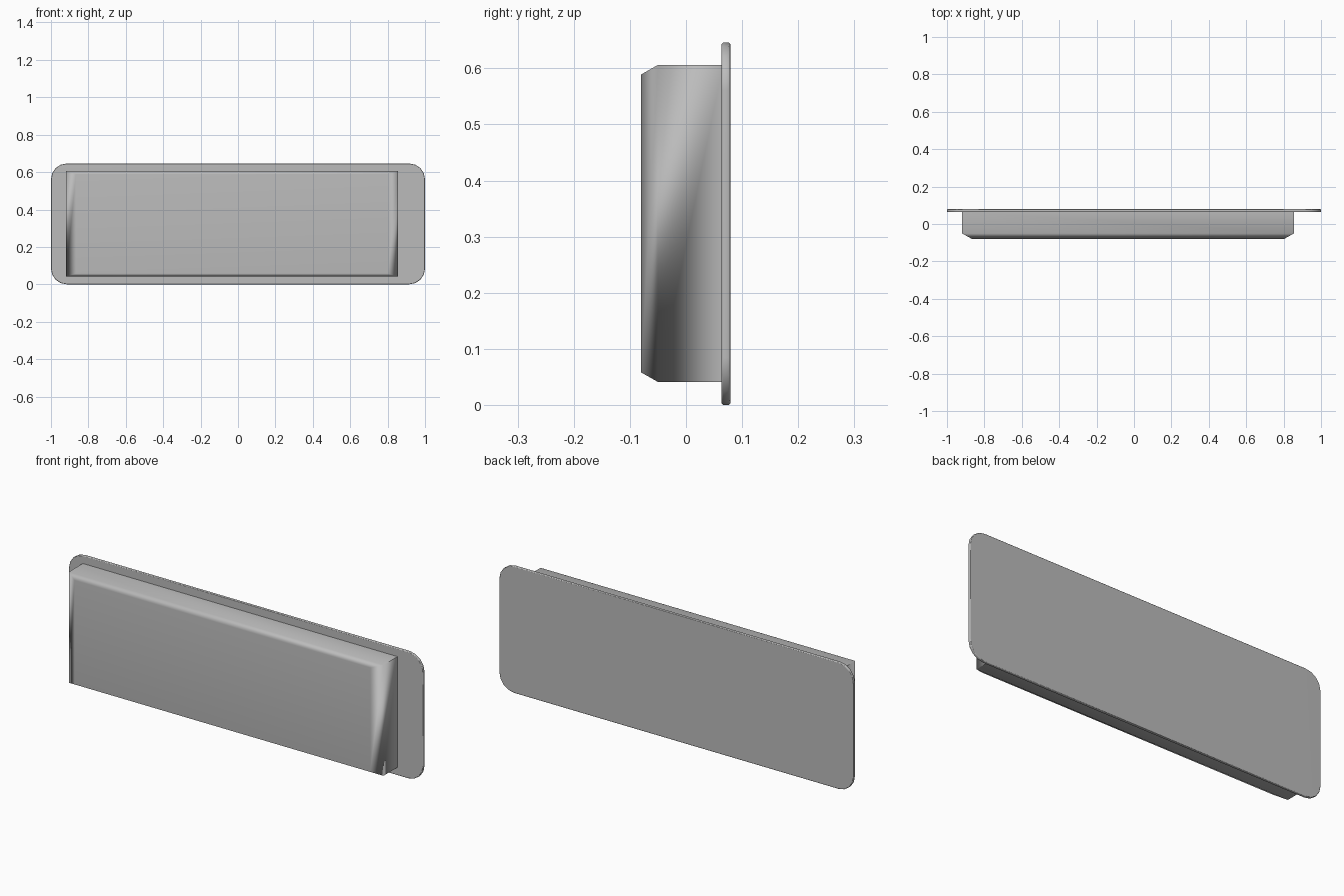
import bpy, bmesh, math

cube = bpy.data.objects.get("Cube")
if cube:
    bpy.data.objects.remove(cube, do_unlink=True)

GREY = (0.5, 0.5, 0.5, 1)
mat = bpy.data.materials.new("plain grey")
mat.use_nodes = True
mat.diffuse_color = GREY
mat.node_tree.nodes["Principled BSDF"].inputs["Base Color"].default_value = GREY


def rectangle(x0, x1, z0, z1):
    return [(x0, z0), (x1, z0), (x1, z1), (x0, z1)]


def rounded(x0, x1, z0, z1, r, steps=4):
    centres = [(x1 - r, z1 - r), (x0 + r, z1 - r), (x0 + r, z0 + r), (x1 - r, z0 + r)]
    return [(cx + r * math.cos(a), cz + r * math.sin(a))
            for q, (cx, cz) in enumerate(centres)
            for a in [(q + i / steps) * math.pi / 2 for i in range(steps + 1)]]


def loft(name, sections):
    """Join outlines, given as (y, points) from front to back, into a closed solid."""
    bm = bmesh.new()
    rings = [[bm.verts.new((x, y, z)) for x, z in pts] for y, pts in sections]
    for a, b in zip(rings, rings[1:]):
        for i in range(len(a)):
            j = (i + 1) % len(a)
            bm.faces.new((a[i], a[j], b[j], b[i]))
    bm.faces.new(rings[0])
    bm.faces.new(rings[-1])
    bmesh.ops.recalc_face_normals(bm, faces=bm.faces)
    mesh = bpy.data.meshes.new(name)
    bm.to_mesh(mesh)
    bm.free()
    mesh.materials.append(mat)
    obj = bpy.data.objects.new(name, mesh)
    bpy.context.collection.objects.link(obj)
    bpy.ops.object.select_all(action="DESELECT")
    obj.select_set(True)
    bpy.context.view_layer.objects.active = obj
    bpy.ops.object.shade_smooth_by_angle(angle=math.radians(65))
    weighted = obj.modifiers.new("even shading", "WEIGHTED_NORMAL")
    weighted.keep_sharp = True
    return obj


# Thin rounded back plate with softened rims
outer = rounded(-1, 1, 0, 0.646, 0.085)
inner = rounded(-0.997, 0.997, 0.003, 0.643, 0.082)
loft("back_plate", [(0.063, inner), (0.066, outer), (0.076, outer), (0.079, inner)])

# Raised front panel, offset towards the right, with a chamfered face
side = rectangle(-0.92, 0.856, 0.041, 0.606)
face = rectangle(-0.866, 0.802, 0.058, 0.589)
loft("front_panel", [(-0.08, face), (-0.05, side), (0.066, side)])
